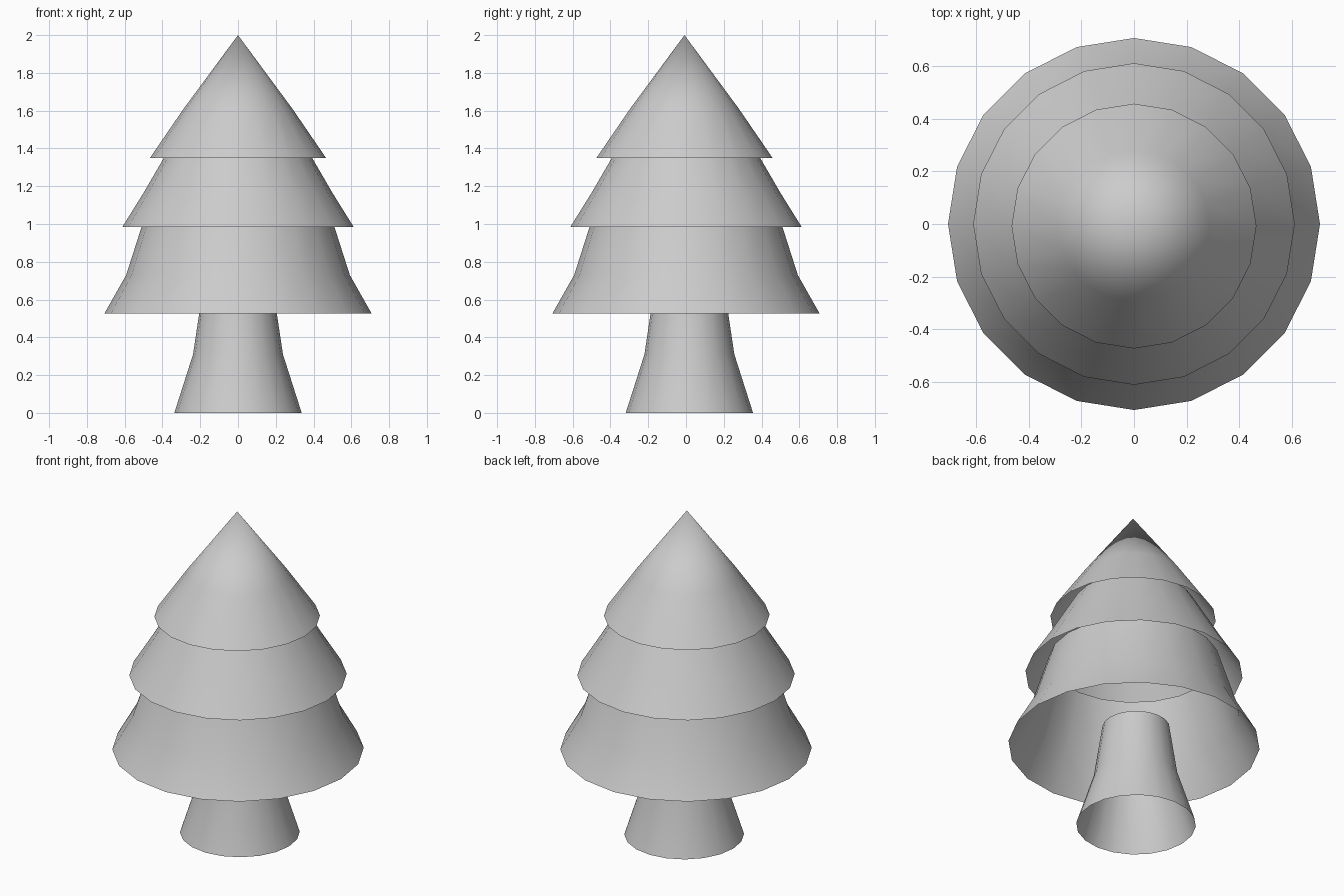
import bpy, bmesh
from math import cos, sin, tau

if "Cube" in bpy.data.objects:
    bpy.data.objects.remove(bpy.data.objects["Cube"])

SIDES = 20


def lathe(name, profile, y=0.0, tip=None):
    """Open, smooth 20-sided shell from (radius, z) rings, with an optional pointed tip."""
    bm = bmesh.new()
    rings = [[bm.verts.new((r * cos(tau * i / SIDES), r * sin(tau * i / SIDES), z))
              for i in range(SIDES)] for r, z in profile]
    for low, high in zip(rings, rings[1:]):
        for i in range(SIDES):
            j = (i + 1) % SIDES
            bm.faces.new((low[i], low[j], high[j], high[i]))
    if tip is not None:
        apex = bm.verts.new((0, 0, tip))
        for i in range(SIDES):
            bm.faces.new((rings[-1][i], rings[-1][(i + 1) % SIDES], apex))
    for f in bm.faces:
        f.smooth = True
    mesh = bpy.data.meshes.new(name)
    bm.to_mesh(mesh)
    bm.free()
    obj = bpy.data.objects.new(name, mesh)
    obj.location.y = y
    bpy.context.collection.objects.link(obj)
    return obj


# Flared hollow trunk
lathe("trunk", [(0.337, 0), (0.238, 0.31), (0.19, 0.63)], y=0.018)

# Overlapping foliage skirts, open underneath
lathe("lower_foliage", [(0.708, 0.525), (0.592, 0.73), (0.48, 1.08)])
lathe("middle_foliage", [(0.612, 0.985), (0.5, 1.165), (0.34, 1.44)])

# Pointed crown
lathe("top_foliage", [(0.466, 1.35), (0.288, 1.61)], y=-0.008, tip=2.0)
